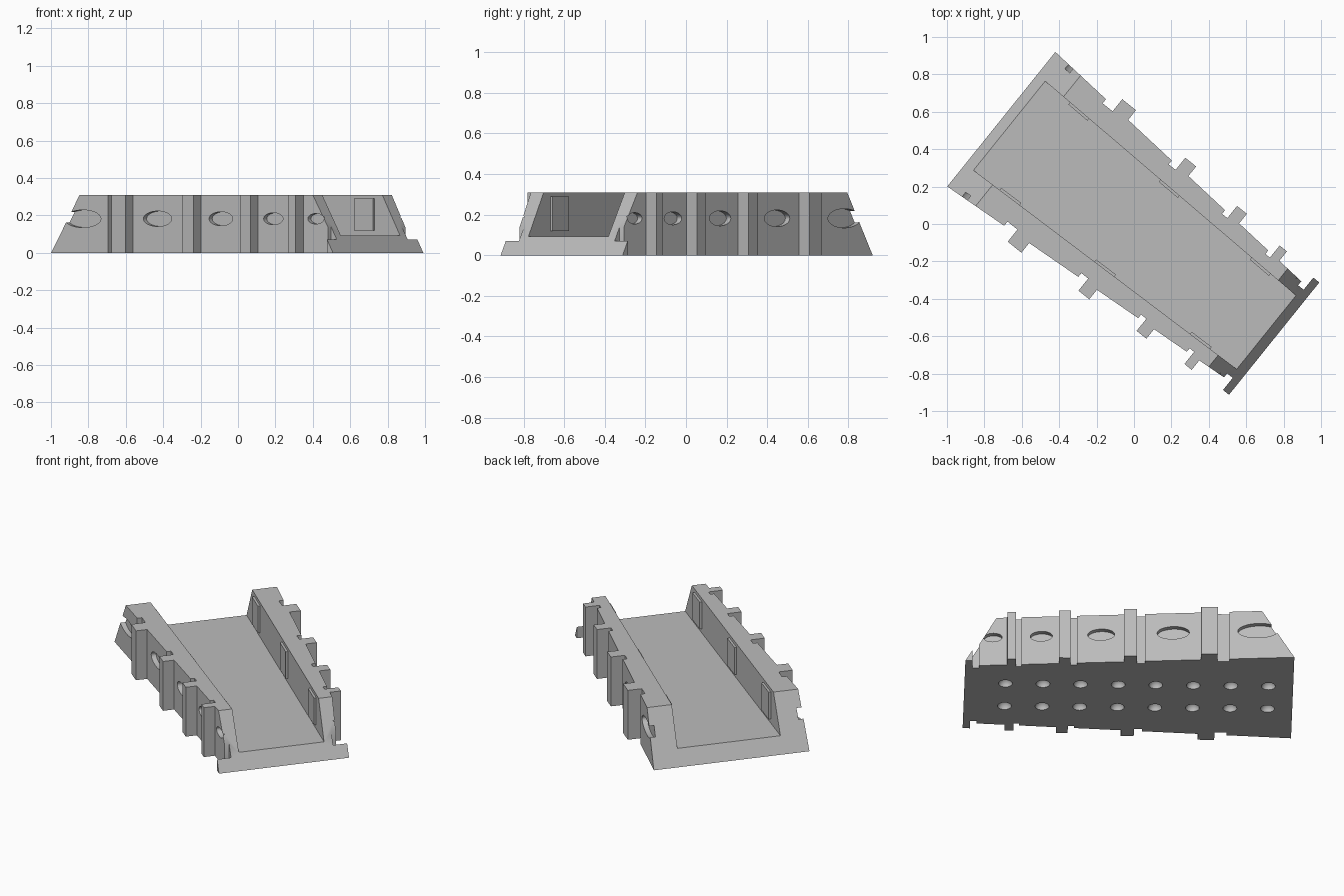
import bpy, bmesh, math
from mathutils import Matrix, Vector

cube = bpy.data.objects.get("Cube")
if cube:
    bpy.data.objects.remove(cube, do_unlink=True)

# Local frame: u runs along the trough, v across it
PLACE = Matrix.Rotation(math.radians(-38.8), 4, 'Z') @ Matrix.Translation((0, -0.008, 0))
HEIGHT, FLOOR = 0.31, 0.093
TAPER = 0.0734

grey = bpy.data.materials.new("plain_grey")
grey.use_nodes = True
grey.diffuse_color = (0.5, 0.5, 0.5, 1)
grey.node_tree.nodes["Principled BSDF"].inputs["Base Color"].default_value = (0.5, 0.5, 0.5, 1)


def outer(u):
    return 0.395 - TAPER * u


def inner(u):
    return 0.28 - 0.03 * u


def prism(bm, points, offset):
    """Extrude a closed polygon along an offset."""
    face = bm.faces.new([bm.verts.new(p) for p in points])
    ext = bmesh.ops.extrude_face_region(bm, geom=[face])
    bmesh.ops.translate(bm, vec=offset,
                        verts=[g for g in ext["geom"] if isinstance(g, bmesh.types.BMVert)])


def make(name, bm):
    bmesh.ops.recalc_face_normals(bm, faces=bm.faces[:])
    mesh = bpy.data.meshes.new(name)
    bm.to_mesh(mesh)
    bm.free()
    mesh.materials.append(grey)
    obj = bpy.data.objects.new(name, mesh)
    bpy.context.collection.objects.link(obj)
    return obj


def activate(obj):
    bpy.ops.object.select_all(action='DESELECT')
    obj.select_set(True)
    bpy.context.view_layer.objects.active = obj


def boolean(obj, cutter, operation):
    activate(obj)
    mod = obj.modifiers.new("cut", 'BOOLEAN')
    mod.object, mod.operation, mod.solver = cutter, operation, 'EXACT'
    bpy.ops.object.modifier_apply(modifier=mod.name)
    bpy.data.objects.remove(cutter, do_unlink=True)


# Body: tapered plan with a groove and a rib repeated along both sides
ribs = [(-0.535, -0.467, -0.373), (-0.055, -0.008, 0.066), (0.333, 0.369, 0.436),
        (0.648, 0.679, 0.729), (0.889, 0.927, 1.05)]
side = [(-1.0, outer(-1.0))]
for groove, start, end in ribs:
    w = outer((start + end) / 2)
    side += [(groove, outer(groove)), (groove, w - 0.02), (start, w - 0.02),
             (start, w + 0.063), (end, w + 0.063)]
    if end < 1:
        side.append((end, outer(end)))
plan = side + [(u, -v) for u, v in reversed(side)]
bm = bmesh.new()
prism(bm, [(u, v, 0) for u, v in plan], (0, 0, HEIGHT))
body = make("trough_body", bm)

# Sloping ends
bm = bmesh.new()
prism(bm, [(-0.904, -1, 0), (0.968, -1, 0), (0.79, -1, HEIGHT), (-0.72, -1, HEIGHT)], (0, 2, 0))
bmesh.ops.scale(bm, vec=(1, 1, 1), verts=bm.verts)
boolean(body, make("end_envelope", bm), 'INTERSECT')

# Channel, side sockets and underside dimples
bm = bmesh.new()
prism(bm, [(u, s * inner(u), FLOOR) for u, s in ((-1.1, -1), (1.1, -1), (1.1, 1), (-1.1, 1))],
      (0, 0, 1))
sockets = [(-0.70, 0.118, 0.047), (-0.215, 0.092, 0.041), (0.195, 0.077, 0.037),
           (0.535, 0.063, 0.032), (0.81, 0.052, 0.028)]
for u, half_width, half_height in sockets:
    for s in (-1, 1):
        m = (Matrix.Translation((u, s * outer(u), 0.182))
             @ Matrix.Rotation(-s * math.atan(TAPER), 4, 'Z')
             @ Matrix.Rotation(math.pi / 2, 4, 'X')
             @ Matrix.Diagonal((half_width, half_height, 0.06, 1)))
        bmesh.ops.create_cone(bm, cap_ends=True, segments=40, radius1=1, radius2=1,
                              depth=1, matrix=m)
for i in range(8):
    for s in (-1, 1):
        bmesh.ops.create_uvsphere(bm, u_segments=24, v_segments=13, radius=0.04,
                                  matrix=Matrix.Translation((0.735 - 0.214 * i, s * 0.128, 0)))
boolean(body, make("recess_cutter", bm), 'DIFFERENCE')
body.data.transform(PLACE)
activate(body)
bpy.ops.object.shade_smooth_by_angle(angle=math.radians(30))

# Raised panels on the inside walls
for i, u in enumerate((-0.607, 0.028, 0.669)):
    for s, label in ((1, "left"), (-1, "right")):
        a, b = u - 0.067, u + 0.067
        bm = bmesh.new()
        prism(bm, [(a, s * (inner(a) + 0.01), 0.12), (b, s * (inner(b) + 0.01), 0.12),
                   (b, s * (inner(b) - 0.014), 0.12), (a, s * (inner(a) - 0.014), 0.12)],
              (0, 0, 0.17))
        panel = make(f"inner_panel_{label}_{i + 1}", bm)
        panel.data.transform(PLACE)
